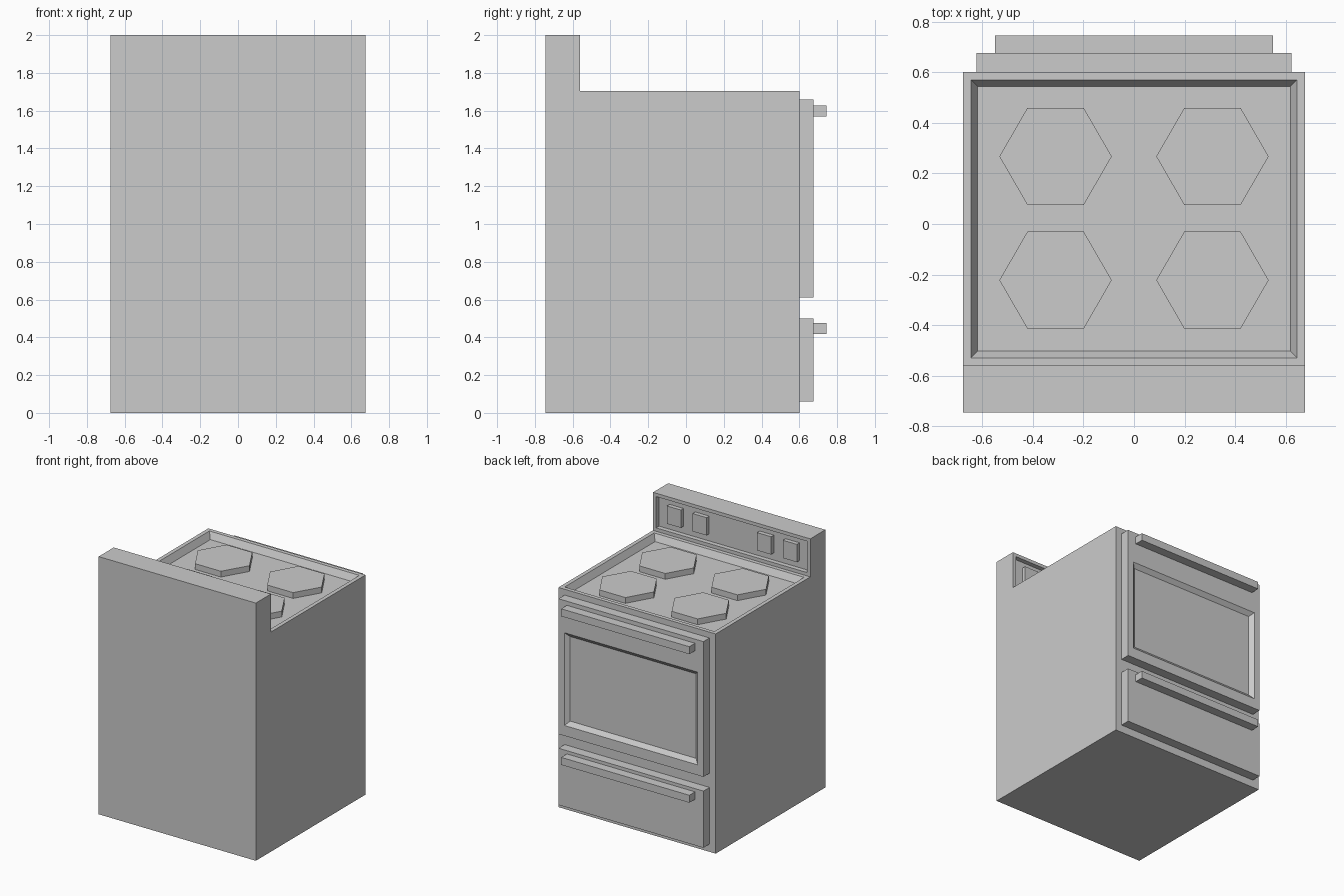
import bpy, bmesh
from mathutils import Vector

if "Cube" in bpy.data.objects:
    bpy.data.objects.remove(bpy.data.objects["Cube"])


def finish(bm, name):
    bmesh.ops.recalc_face_normals(bm, faces=bm.faces[:])
    mesh = bpy.data.meshes.new(name)
    bm.to_mesh(mesh)
    bm.free()
    obj = bpy.data.objects.new(name, mesh)
    bpy.context.collection.objects.link(obj)
    return obj


def prism(profile, x0, x1):
    """Extrude a closed (y, z) profile along x."""
    bm = bmesh.new()
    base = bm.faces.new([bm.verts.new((x0, y, z)) for y, z in profile])
    ext = bmesh.ops.extrude_face_region(bm, geom=[base])
    moved = [v for v in ext["geom"] if isinstance(v, bmesh.types.BMVert)]
    bmesh.ops.translate(bm, verts=moved, vec=(x1 - x0, 0, 0))
    bmesh.ops.recalc_face_normals(bm, faces=bm.faces[:])
    return bm


def block(x0, x1, y0, y1, z0, z1):
    return prism([(y0, z0), (y1, z0), (y1, z1), (y0, z1)], x0, x1)


def face_near(bm, point):
    bm.faces.ensure_lookup_table()
    return min(bm.faces, key=lambda f: (f.calc_center_median() - Vector(point)).length)


def inset(bm, face, thickness, depth=0.0):
    bmesh.ops.inset_individual(bm, faces=[face], thickness=thickness, depth=depth)


# Cabinet with raised control panel, in one side profile
body = prism([(-.745, 0), (.6, 0), (.6, 1.705), (-.56, 1.705), (-.56, 2), (-.745, 2)],
             -.675, .675)
# Sloped cooktop well
top = face_near(body, (0, .02, 1.705))
inset(body, top, .044)
inset(body, top, .037, -.05)
# Straight-walled control panel recess
panel = face_near(body, (0, -.56, 1.85))
inset(body, panel, .037)
inset(body, panel, .001, -.035)
finish(body, "stove_body")

# Oven door with sloped window recess
door = block(-.622, .622, .6, .675, .61, 1.66)
window = face_near(door, (0, .675, 1.135))
inset(door, window, .07)
for v in window.verts:
    v.co.z = 1.41 if v.co.z > 1.1 else .69
inset(door, window, .045, -.027)
finish(door, "oven_door")

# Storage drawer and handles
finish(block(-.622, .622, .6, .675, .06, .5), "storage_drawer")
finish(block(-.55, .55, .675, .745, 1.57, 1.628), "oven_door_handle")
finish(block(-.55, .55, .675, .745, .417, .475), "drawer_handle")

for side, s in (("left", -1), ("right", 1)):
    # Hexagonal burners, points along x
    for row, y in (("front", .267), ("rear", -.222)):
        bpy.ops.mesh.primitive_cylinder_add(vertices=6, radius=.222, depth=.045,
                                            location=(s * .31, y, 1.6775),
                                            rotation=(0, 0, 0.5235988))
        bpy.context.object.name = f"{row}_{side}_burner"
    # Square knobs
    for pos, x in (("outer", .498), ("inner", .277)):
        finish(block(s * x - .06, s * x + .06, -.595, -.562, 1.787, 1.925),
               f"{pos}_{side}_knob")
